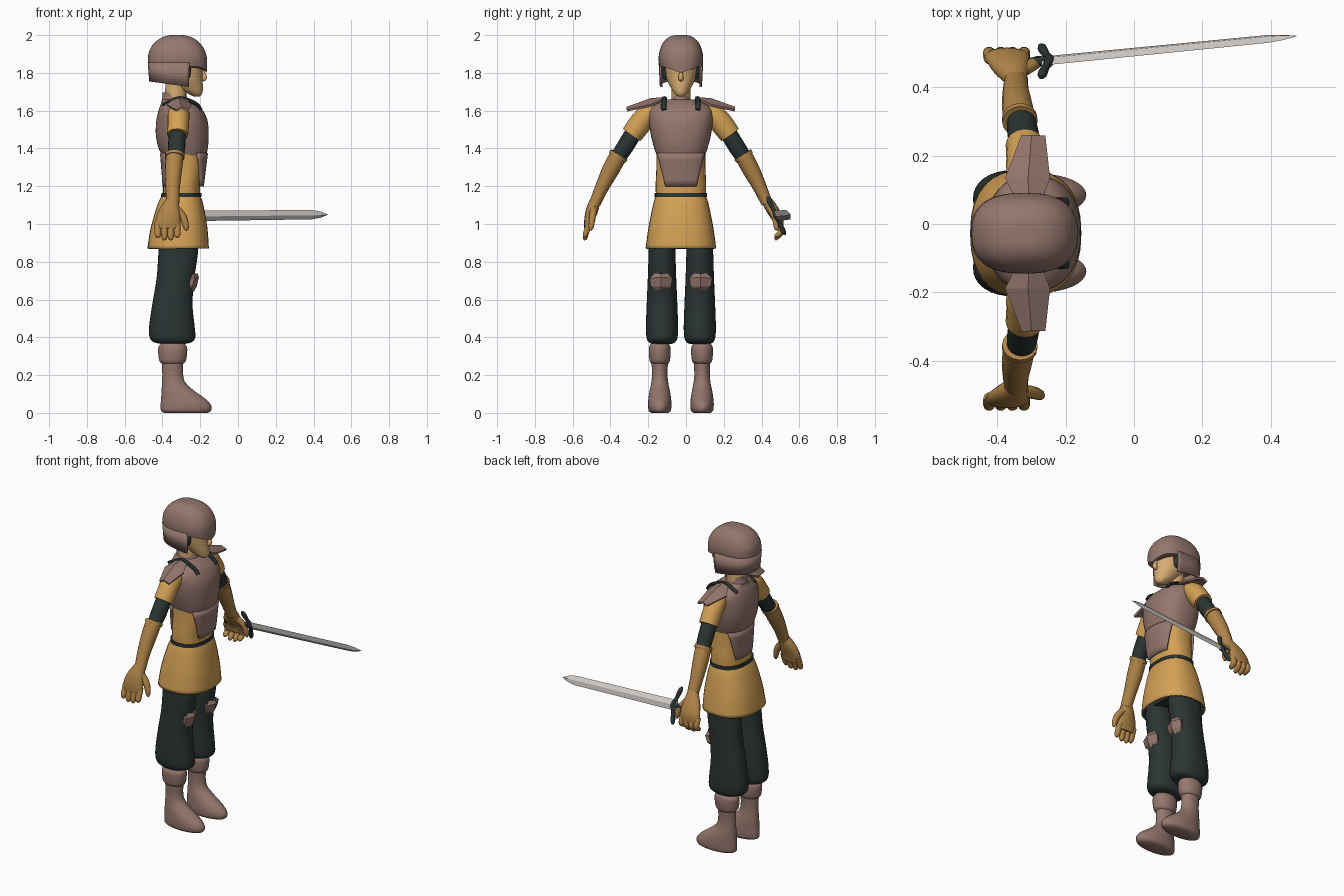
import bpy, bmesh, math
from mathutils import Vector

cube = bpy.data.objects.get("Cube")
if cube:
    bpy.data.objects.remove(cube, do_unlink=True)

CY = -0.027  # symmetry plane of the body; the figure looks along +x


def material(name, r, g, b):
    m = bpy.data.materials.new(name)
    m.use_nodes = True
    m.diffuse_color = (r, g, b, 1)
    m.node_tree.nodes["Principled BSDF"].inputs["Base Color"].default_value = (r, g, b, 1)
    return m


ARMOR = material("dusty brown armor", 0.30, 0.185, 0.155)
CLOTH = material("ochre cloth", 0.66, 0.36, 0.09)
GLOVE = material("tan leather", 0.44, 0.235, 0.065)
DARK = material("dark cloth", 0.024, 0.034, 0.034)
SKIN = material("skin", 0.68, 0.42, 0.17)
STEEL = material("steel", 0.63, 0.59, 0.56)


def loft(name, rows, mat, closed=True, cap=True, thick=0, smooth=True, lining=None):
    """Skin a list of point rows into one surface."""
    bm = bmesh.new()
    grid = [[bm.verts.new(p) for p in row] for row in rows]
    n = len(rows[0])
    for r0, r1 in zip(grid, grid[1:]):
        for i in range(n if closed else n - 1):
            j = (i + 1) % n
            bm.faces.new((r0[i], r0[j], r1[j], r1[i]))
    if closed and cap:
        bm.faces.new(grid[0])
        bm.faces.new(grid[-1])
    bmesh.ops.recalc_face_normals(bm, faces=bm.faces)
    me = bpy.data.meshes.new(name)
    bm.to_mesh(me)
    bm.free()
    me.materials.append(mat)
    if smooth:
        me.shade_smooth()
        me.set_sharp_from_angle(angle=math.radians(42))
    ob = bpy.data.objects.new(name, me)
    bpy.context.collection.objects.link(ob)
    if thick:
        mod = ob.modifiers.new("thickness", 'SOLIDIFY')
        mod.thickness = thick
        mod.offset = -1 if lining else 0
        if lining:
            me.materials.append(lining)
            mod.material_offset = 1
    return ob


def spline(pts, steps=4):
    """Smooth a short list of stations."""
    out = []
    for i in range(len(pts) - 1):
        p0, p1, p2, p3 = (pts[max(i - 1, 0)], pts[i], pts[i + 1], pts[min(i + 2, len(pts) - 1)])
        for k in range(steps):
            t = k / steps
            out.append([b + t / 2 * (c - a + t * (2 * a - 5 * b + 4 * c - d + t * (3 * (b - c) + d - a)))
                        for a, b, c, d in zip(p0, p1, p2, p3)])
    return out + [list(pts[-1])]


def squircle(a, p):
    c, s = math.cos(a), math.sin(a)
    return (math.copysign(abs(c) ** (2 / p), c), math.copysign(abs(s) ** (2 / p), s))


def stack(name, pts, mat, y=CY, p=2.0, n=32, steps=4, **kw):
    """Horizontal rings: (centre x, z, radius x, radius y)."""
    rows = []
    for cx, z, rx, ry in spline(pts, steps):
        ring = [squircle(2 * math.pi * i / n, p) for i in range(n)]
        rows.append([(cx + rx * c, y + ry * s, z) for c, s in ring])
    return loft(name, rows, mat, **kw)


def tube(name, pts, mat, side=(1, 0, 0), n=16, steps=4):
    """Rings square to a path: (x, y, z, radius along side, other radius)."""
    st = spline(pts, steps)
    pos = [Vector(s[:3]) for s in st]
    rows = []
    for i, s in enumerate(st):
        t = pos[min(i + 1, len(st) - 1)] - pos[max(i - 1, 0)]
        b = t.cross(Vector(side)).normalized()
        a = b.cross(t).normalized()
        rows.append([pos[i] + a * s[3] * math.cos(q) + b * s[4] * math.sin(q)
                     for q in (2 * math.pi * k / n for k in range(n))])
    return loft(name, rows, mat)


# Head, nose, neck
stack("head", [(-.22, 1.676, .018, .016), (-.227, 1.69, .037, .033), (-.252, 1.72, .066, .053),
               (-.28, 1.78, .092, .08), (-.29, 1.87, .105, .095)], SKIN)
tube("nose", [(-.195, CY, 1.825, .008, .007), (-.178, CY, 1.785, .012, .012),
              (-.18, CY, 1.77, .013, .014), (-.195, CY, 1.762, .008, .008)], SKIN)
stack("neck", [(-.335, 1.6, .056, .05), (-.325, 1.8, .056, .05)], SKIN)

# Helmet dome with a pointed brow, and a neck flap round the back
dome = stack("helmet_dome", [(-.32, 1.835, .155, .113), (-.32, 1.87, .156, .118), (-.322, 1.91, .15, .114),
                             (-.323, 1.955, .124, .098), (-.323, 1.985, .085, .07), (-.323, 1.998, .045, .04),
                             (-.323, 2.0, .012, .012)], ARMOR, p=2.5, n=48)
for v in dome.data.vertices:
    if v.co.z < 1.86 and v.co.x > -.25:
        v.co.z -= .035 * max(0, 1 - abs(v.co.y - CY) / .1)
rows = []
for f in (0, 1):
    row = []
    for k in range(33):
        c, s = squircle(math.radians(72 + 216 * k / 32), 2.6)
        low = 1.728 + .027 * (1 - (c + 1) / 1.3)
        row.append((-.32 + (.153 - .008 * f) * c, CY + (.113 - .006 * f) * s, 1.855 + (low - 1.855) * f))
    rows.append(row)
loft("helmet_neck_flap", rows, ARMOR, closed=False, thick=.01)

# Torso, belt, open skirt with dark lining
stack("tunic", [(-.298, 1.12, .1, .13), (-.298, 1.2, .098, .134), (-.29, 1.3, .105, .13),
                (-.29, 1.45, .11, .13)], CLOTH, p=2.4)
stack("belt", [(-.3, 1.143, .107, .139), (-.3, 1.163, .106, .139)], DARK, p=2.4, steps=1)
stack("skirt", [(-.301, 1.15, .102, .133), (-.305, 1.1, .122, .148), (-.312, .98, .15, .172),
                (-.317, .87, .163, .187)], CLOTH, p=2.4, cap=False, thick=.008, lining=DARK)
stack("hips", [(-.31, .9, .09, .135), (-.305, 1.13, .09, .125)], DARK, p=2.4)

# Breastplate, collar and the two hanging panels
stack("breastplate", [(-.285, 1.362, .116, .127), (-.29, 1.4, .13, .141), (-.295, 1.47, .14, .159),
                      (-.297, 1.55, .135, .17), (-.305, 1.61, .113, .163), (-.318, 1.645, .085, .112),
                      (-.333, 1.66, .07, .07)], ARMOR, p=2.4, n=40)
stack("collar", [(-.333, 1.64, .075, .06), (-.335, 1.665, .066, .05), (-.337, 1.695, .063, .046)], ARMOR)
for label, d in (("front", 1), ("back", -1)):
    rows = []
    for k in range(6):
        f = k / 5
        w, rx = .08 + .043 * f, .102 + .018 * f
        rows.append([(-.29 + .004 * f + d * rx * (1 - abs(u * w / .14) ** 2.4) ** (1 / 2.4),
                      CY + u * w, 1.2 + .175 * f) for u in (i / 8 - 1 for i in range(17))])
    loft(label + "_panel", rows, ARMOR, closed=False, thick=.014)

for side, s in (("left", 1), ("right", -1)):
    def Y(r):
        return CY + s * r

    # Shoulder strap and ridged shoulder plate
    tube(side + "_strap", [(-.195, Y(.09), 1.605, .014, .008), (-.225, Y(.09), 1.638, .014, .01),
                           (-.31, Y(.088), 1.667, .014, .01), (-.4, Y(.09), 1.63, .014, .008)],
         DARK, side=(0, 1, 0), n=8)
    plate = [(.1, -.345, -.308, -.27, 1.665, .012), (.16, -.375, -.31, -.248, 1.66, .032),
             (.285, -.327, -.3, -.262, 1.615, .014)]
    loft(side + "_shoulder_plate",
         [[(a, Y(r), z - drop), (m, Y(r), z), (b, Y(r), z - drop)] for r, a, m, b, z, drop in plate],
         ARMOR, closed=False, thick=.012, smooth=False)

    # Arm
    tube(side + "_sleeve", [(-.31, Y(.13), 1.595, .05, .045), (-.315, Y(.18), 1.575, .058, .056),
                            (-.317, Y(.225), 1.52, .057, .06), (-.32, Y(.26), 1.472, .056, .056)], CLOTH)
    tube(side + "_elbow_sleeve", [(-.32, Y(.24), 1.5, .044, .044), (-.325, Y(.295), 1.41, .046, .045),
                                  (-.333, Y(.345), 1.335, .04, .04)], DARK)
    tube(side + "_glove_cuff", [(-.334, Y(.327), 1.368, .052, .052), (-.335, Y(.337), 1.352, .052, .052)],
         GLOVE, steps=1)
    tube(side + "_glove", [(-.335, Y(.332), 1.36, .047, .047), (-.342, Y(.375), 1.28, .045, .045),
                           (-.346, Y(.42), 1.19, .038, .036), (-.345, Y(.455), 1.11, .034, .03)], GLOVE)

    # Hand; the left one sits further out around the grip
    out = .03 if s > 0 else 0
    tube(side + "_palm", [(-.345, Y(.45), 1.13, .032, .028), (-.36, Y(.47 + out / 2), 1.075, .054, .032),
                          (-.37, Y(.485 + out), 1.02, .066, .027), (-.372, Y(.492 + out), .975, .064, .02)], GLOVE)
    for i in range(4):
        x, tip = -.424 + .034 * i, .914 + .012 * (i in (0, 3))
        tube(side + "_finger", [(x, Y(.482 + out), 1.01, .017, .017), (x, Y(.5 + out), .96, .018, .016),
                                (x, Y(.507), tip + .012, .015, .013), (x, Y(.507), tip, .005, .005)], GLOVE, n=10)
    tube(side + "_thumb", [(-.325, Y(.462 + out / 2), 1.08, .02, .02), (-.29, Y(.468 + out), 1.035, .02, .018),
                           (-.275, Y(.475 + out), .985, .015, .014), (-.274, Y(.478 + out), .965, .006, .006)],
         GLOVE, n=10)

    # Baggy trouser leg and knee plate
    stack(side + "_trouser_leg", [(-.312, 1.0, .085, .062), (-.315, .87, .104, .07), (-.33, .72, .1, .075),
                                  (-.347, .58, .106, .081), (-.35, .46, .12, .085), (-.347, .4, .121, .082),
                                  (-.345, .374, .1, .07), (-.345, .365, .06, .05)], DARK, y=Y(.1), p=2.2)
    knee = [(.648, .02, -.243), (.675, .05, -.228), (.715, .056, -.218), (.733, .03, -.222)]
    loft(side + "_knee_plate",
         [[(x - .022, Y(.105 - w), z), (x, Y(.105), z), (x - .022, Y(.105 + w), z)] for z, w, x in knee],
         ARMOR, closed=False, thick=.022, smooth=False)

    # Boot, cuff, dark hair at the temple
    stack(side + "_boot", [(-.275, 0, .115, .045), (-.275, .012, .132, .058), (-.276, .04, .134, .062),
                           (-.29, .075, .117, .06), (-.317, .115, .088, .054), (-.34, .16, .062, .045),
                           (-.346, .21, .055, .041), (-.346, .29, .058, .045)], ARMOR, y=Y(.112))
    stack(side + "_boot_cuff", [(-.346, .26, .055, .042), (-.346, .275, .07, .053), (-.346, .32, .077, .058),
                                (-.346, .35, .075, .056), (-.346, .368, .06, .045)], ARMOR, y=Y(.112))
    stack(side + "_temple_hair", [(-.272, 1.765, .008, .006), (-.272, 1.79, .02, .014),
                                  (-.272, 1.85, .024, .016)], DARK, y=Y(.083), n=12)

# Sword held in the left hand
hilt = Vector((-.27, .477, 1.043))
d = Vector((.745, .073, .007))
w = Vector((0, -.42, .9)).normalized()
nrm = d.cross(w).normalized()
loft("sword_blade", [[hilt + d * f + v for v in (w * a, nrm * b, w * -a, nrm * -b)]
                     for f, a, b in ((0, .031, .009), (.89, .027, .008), (.95, .018, .006), (1, .001, .001))],
     STEEL, smooth=False)
tube("sword_guard", [(*(hilt + d * (.03 - abs(k) * .012) + w * (.038 * k)), r, r)
                     for k, r in ((-2.9, .006), (-2.3, .014), (-1, .011), (0, .016), (1, .011), (2.3, .014),
                                  (2.9, .006))], DARK, side=d, n=10)
tube("sword_grip", [(*(hilt + d * f), r, r) for f, r in ((.03, .013), (-.08, .014), (-.16, .012),
                                                       (-.18, .019), (-.2, .006))], DARK, side=w, n=12)
